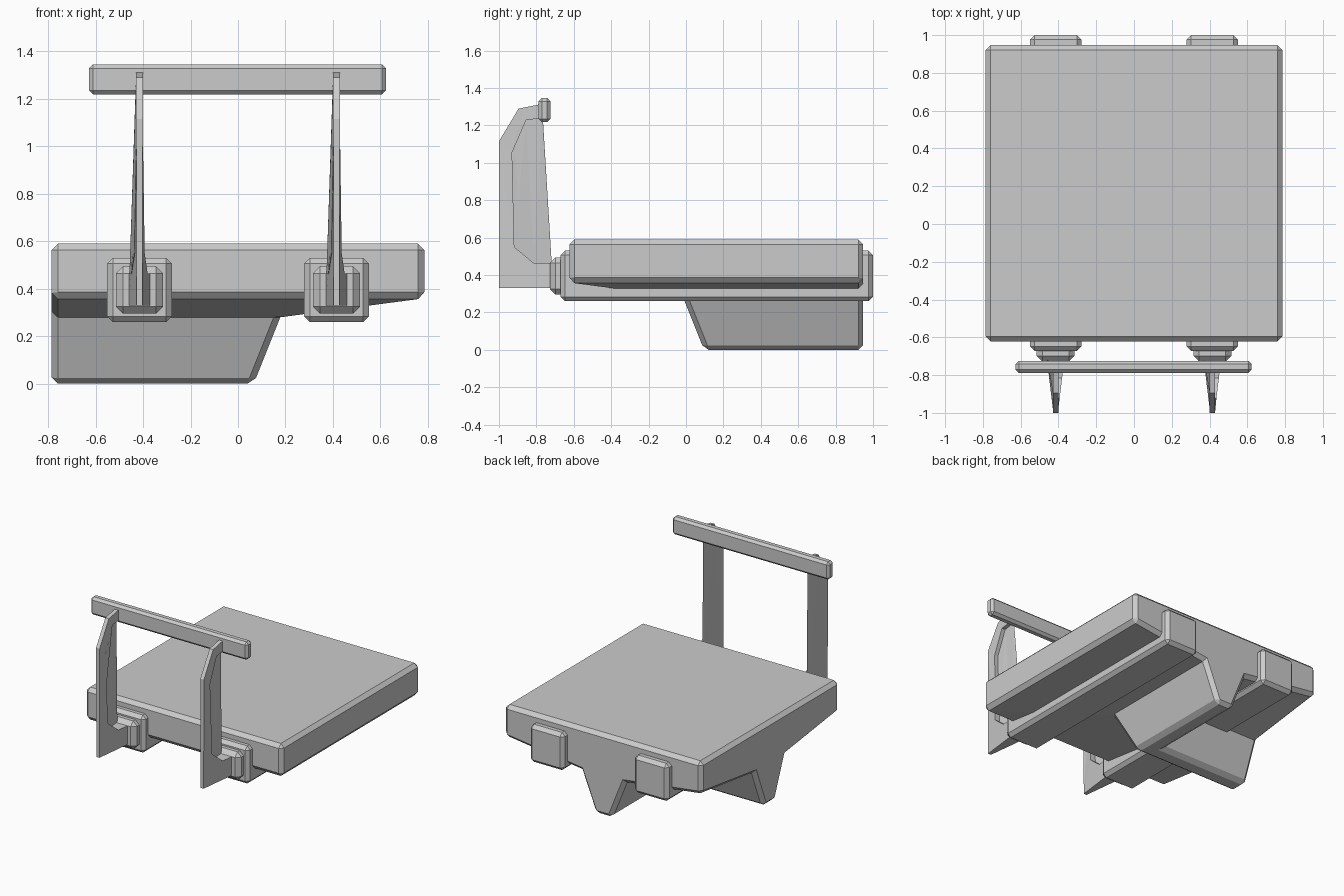
import bpy, bmesh
from mathutils import Vector

cube = bpy.data.objects.get("Cube")
if cube:
    bpy.data.objects.remove(cube, do_unlink=True)

grey = bpy.data.materials.new("plain grey")
grey.use_nodes = True
grey.diffuse_color = (0.6, 0.6, 0.6, 1)
grey.node_tree.nodes["Principled BSDF"].inputs["Base Color"].default_value = (0.6, 0.6, 0.6, 1)


def finish(bm, name, bevel=0.0):
    """Chamfer the outward edges and turn the bmesh into an object."""
    bmesh.ops.recalc_face_normals(bm, faces=bm.faces)
    if bevel:
        edges = [e for e in bm.edges if e.is_manifold and e.calc_face_angle_signed(0) > 0.4]
        bmesh.ops.bevel(bm, geom=edges, offset=bevel, segments=1, affect='EDGES',
                        clamp_overlap=True)
    mesh = bpy.data.meshes.new(name)
    bm.to_mesh(mesh)
    bm.free()
    mesh.materials.append(grey)
    obj = bpy.data.objects.new(name, mesh)
    bpy.context.collection.objects.link(obj)
    return obj


def box(name, low, high, bevel):
    bm = bmesh.new()
    low, high = Vector(low), Vector(high)
    bmesh.ops.create_cube(bm, size=1)
    bmesh.ops.scale(bm, vec=high - low, verts=bm.verts)
    bmesh.ops.translate(bm, vec=(low + high) / 2, verts=bm.verts)
    return finish(bm, name, bevel)


# Slab with an L-shaped keel: one half profile swept round a mitred corner
HALF, MID_Y = 0.785, 0.1625
half_profile = [(HALF, 0.59), (HALF, 0.36), (0.178, 0.28), (0.066, 0)]
ring = half_profile + [(-d, z) for d, z in reversed(half_profile)]
bm = bmesh.new()
stations = []
for place in (lambda d: (d, HALF), lambda d: (d, -d), lambda d: (-HALF, -d)):
    stations.append([bm.verts.new((place(d)[0], place(d)[1] + MID_Y, z)) for d, z in ring])
for a, b in zip(stations, stations[1:]):
    for i in range(len(ring)):
        j = (i + 1) % len(ring)
        bm.faces.new((a[i], a[j], b[j], b[i]))
bm.faces.new(stations[0])
bm.faces.new(stations[-1])
bmesh.ops.remove_doubles(bm, verts=bm.verts, dist=0.0005)
bmesh.ops.dissolve_limit(bm, angle_limit=0.01, verts=bm.verts, edges=bm.edges)
finish(bm, "slab_with_keel", 0.026)

# Arm outline in (y, z)
arm_outline = [(-0.71, 0.33), (-1.0, 0.33), (-1.0, 1.115), (-0.895, 1.29), (-0.77, 1.315),
               (-0.77, 1.24), (-0.855, 1.228), (-0.93, 1.055), (-0.918, 0.55),
               (-0.815, 0.465), (-0.71, 0.465)]


def arm_half_width(y, z):
    """Thin upright, flaring towards the mount at the foot."""
    return 0.014 if z > 0.6 else 0.012 + (y + 1.0) * 0.12


for side, x in (("right", -0.415), ("left", 0.415)):
    # Rail through the slab, and the stepped mount on its front end
    box(side + "_rail", (x - 0.136, -0.672, 0.26), (x + 0.136, 1.0, 0.53), 0.024)
    box(side + "_mount", (x - 0.1, -0.728, 0.295), (x + 0.1, -0.64, 0.495), 0.03)
    # Bent arm
    bm = bmesh.new()
    sides = [[bm.verts.new((x + s * arm_half_width(y, z), y, z)) for y, z in arm_outline]
             for s in (-1, 1)]
    for loop in sides:
        bmesh.ops.triangulate(bm, faces=[bm.faces.new(loop)])
    for i in range(len(arm_outline)):
        j = (i + 1) % len(arm_outline)
        bm.faces.new((sides[0][i], sides[0][j], sides[1][j], sides[1][i]))
    finish(bm, side + "_arm")

# Cross bar
box("cross_bar", (-0.627, -0.788, 1.218), (0.623, -0.725, 1.346), 0.017)
